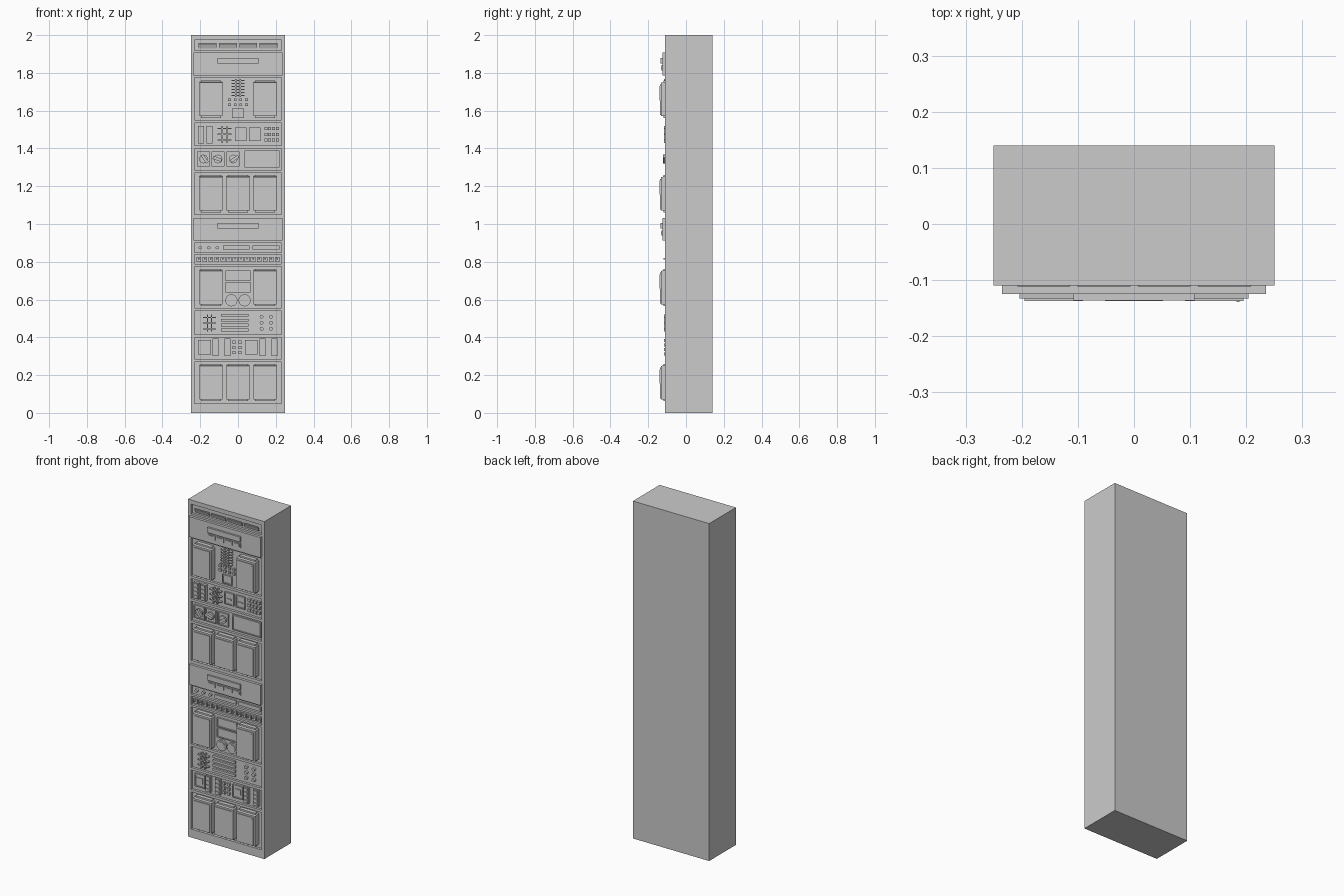
import bpy, bmesh, math
from mathutils import Matrix, Vector

if "Cube" in bpy.data.objects:
    bpy.data.objects.remove(bpy.data.objects["Cube"])

FRONT, FLOOR = -0.11, -0.096      # cabinet face and recessed bay floor


def finish(name, bm):
    bmesh.ops.recalc_face_normals(bm, faces=bm.faces)
    me = bpy.data.meshes.new(name)
    bm.to_mesh(me)
    bm.free()
    ob = bpy.data.objects.new(name, me)
    bpy.context.collection.objects.link(ob)
    return ob


def add_box(bm, x0, x1, z0, z1, y0, y1, rot=None):
    c = Vector(((x0 + x1) / 2, (y0 + y1) / 2, (z0 + z1) / 2))
    m = Matrix.Translation(c) @ (rot or Matrix()) @ Matrix.Diagonal((x1 - x0, y1 - y0, z1 - z0, 1))
    return bmesh.ops.create_cube(bm, size=1, matrix=m)['verts']


def boxes(name, rects, y0, y1=FLOOR):
    bm = bmesh.new()
    for r in rects:
        add_box(bm, *r, y0, y1)
    return finish(name, bm)


def squares(cols, rows, s):
    return [(x - s, x + s, z - s, z + s) for x in cols for z in rows]


def bezel(name, x0, x1, z0, z1, t=0.006, y=-0.106):
    # raised rim around a flat screen
    bm = bmesh.new()
    for r in ((x0, x1, z0, z0 + t), (x0, x1, z1 - t, z1),
              (x0, x0 + t, z0 + t, z1 - t), (x1 - t, x1, z0 + t, z1 - t)):
        add_box(bm, *r, y, FLOOR)
    add_box(bm, x0 + t, x1 - t, z0 + t, z1 - t, y + 0.005, FLOOR)
    return finish(name, bm)


def dial(name, x, z, r, y0, y1=FLOOR, seg=16):
    bm = bmesh.new()
    m = Matrix.Translation((x, (y0 + y1) / 2, z)) @ Matrix.Rotation(math.pi / 2, 4, 'X')
    bmesh.ops.create_cone(bm, cap_ends=True, segments=seg, radius1=r, radius2=r,
                          depth=abs(y1 - y0), matrix=m)
    return finish(name, bm)


def grille(name, x0, x1, z0, z1, nv, nh):
    # crossed bars
    w, t = x1 - x0, 0.003
    vert = [(x0 + w * (i + 1) / (nv + 1) - t, x0 + w * (i + 1) / (nv + 1) + t, z0, z1) for i in range(nv)]
    h = (z1 - z0) / nh
    hor = [(x0, x1, z0 + h * (i + .5) - t, z0 + h * (i + .5) + t) for i in range(nh)]
    boxes(name + "_uprights", vert, -0.116)
    boxes(name + "_rungs", hor, -0.113)


def strip(name, x, z0, z1, n=4):
    h = (z1 - z0) / n
    boxes(name + "_base", [(x - 0.016, x + 0.016, z0, z1)], -0.112)
    boxes(name + "_keys", [(x - 0.012, x + 0.012, z0 + h * i + 0.004, z0 + h * (i + 1) - 0.004)
                           for i in range(n)], -0.117, -0.112)


def module(name, x, z):
    # chunky plug-in block with a thinner, taller cover plate
    bm = bmesh.new()
    vs = add_box(bm, x - 0.061, x + 0.061, z + 0.006, z + 0.188, -0.133, FLOOR)
    for v in vs:
        if v.co.y < -0.12 and v.co.z > z + 0.1:
            v.co.z -= 0.004
    finish(name + "_body", bm)
    boxes(name + "_cover", [(x - 0.052, x + 0.052, z + 0.012, z + 0.174)], -0.137, -0.133)
    boxes(name + "_lips", [(x - 0.052, x + 0.052, z - 0.003, z + 0.006),
                           (x - 0.052, x + 0.052, z + 0.186, z + 0.195)], -0.118)
    if x > 0.1:
        boxes(name + "_side_grip", [(x + 0.040, x + 0.045, z + 0.09, z + 0.165)], -0.139, -0.137)


def drawer(name, z):
    boxes(name + "_panel", [(-0.235, 0.235, z, z + 0.12)], -0.125, FRONT)
    boxes(name + "_handle", [(-0.108, 0.108, z + 0.063, z + 0.093)], -0.136, -0.125)
    xs = [-0.083 + 0.0553 * i for i in range(4)]
    boxes(name + "_button_frames", [(x - 0.024, x + 0.024, z + 0.026, z + 0.054) for x in xs], -0.130, -0.125)
    boxes(name + "_buttons", [(x - 0.018, x + 0.018, z + 0.032, z + 0.048) for x in xs], -0.133, -0.130)


# cabinet with recessed equipment bays
bays = [(0.05, 0.27), (0.285, 0.4), (0.415, 0.54), (0.555, 0.775), (0.787, 0.838), (0.85, 0.9),
        (1.05, 1.27), (1.285, 1.4), (1.415, 1.535), (1.55, 1.775), (1.918, 1.975)]
cabinet = boxes("cabinet", [(-0.25, 0.25, 0, 2)], FRONT, 0.14)
cutter = boxes("bay_cutter", [(-0.23, 0.23, a, b) for a, b in bays], -0.2, FLOOR)
cutter.hide_render = True
mod = cabinet.modifiers.new("bays", 'BOOLEAN')
mod.object, mod.operation, mod.solver = cutter, 'DIFFERENCE', 'EXACT'
bpy.context.view_layer.objects.active = cabinet
bpy.ops.object.modifier_apply(modifier=mod.name)
bpy.data.objects.remove(cutter)

# drawers and plug-in modules
drawer("upper_drawer", 1.787)
drawer("lower_drawer", 0.912)
for z, xs in ((0.065, (-0.143, 0, 0.143)), (0.568, (-0.143, 0.143)),
              (1.065, (-0.143, 0, 0.143)), (1.565, (-0.143, 0.143))):
    for x in xs:
        module("module", x, z)

# top vents: four tilted louvres
bm = bmesh.new()
for i in range(4):
    x = -0.161 + 0.1075 * i
    add_box(bm, x - 0.047, x + 0.047, 1.929, 1.955, -0.107, -0.101, Matrix.Rotation(0.35, 4, 'X'))
finish("vent_louvres", bm)

# top bay centre
grille("upper_grille", -0.035, 0.035, 1.672, 1.768, 2, 6)
boxes("upper_buttons", squares((-0.045, -0.015, 0.015, 0.045), (1.632, 1.657), 0.007), -0.107)
bezel("upper_small_screen", -0.032, 0.032, 1.56, 1.612)

# connector bay
for x in (-0.197, -0.15):
    strip("connector_strip", x, 1.425, 1.52)
grille("connector_grille", -0.108, -0.034, 1.43, 1.52, 2, 3)
for x in (0.014, 0.088):
    bezel("gauge", x - 0.03, x + 0.03, 1.44, 1.512)
    boxes("gauge_needle", [(x - 0.015, x + 0.015, 1.47, 1.476)], -0.105)
boxes("keypad", squares((0.147, 0.168, 0.189, 0.21), (1.445, 1.475, 1.505), 0.008), -0.111)

# rotary switch bay
for x, a in ((-0.176, 55), (-0.11, 20), (-0.018, -35)):
    cx = {-0.176: -0.182, -0.11: -0.106, -0.018: -0.026}[x]
    bezel("switch_frame", cx - 0.034, cx + 0.034, 1.305, 1.383, 0.005)
    dial("switch_dial", cx, 1.344, 0.023, -0.109)
    bm = bmesh.new()
    add_box(bm, x - 0.024, x + 0.024, 1.337, 1.353, -0.122, -0.109, Matrix.Rotation(math.radians(a), 4, 'Y'))
    finish("switch_pointer", bm)
bezel("wide_screen", 0.035, 0.22, 1.3, 1.388)

# slot row and toggle row
for x in (-0.2, -0.155, -0.11):
    dial("indicator", x, 0.875, 0.009, -0.109, seg=12)
boxes("slots", [(-0.08, 0.062, 0.864, 0.886), (0.078, 0.22, 0.864, 0.886)], -0.106)
cols = [-0.208 + 0.032 * i for i in range(14)]
boxes("toggle_plates", squares(cols, (0.812,), 0.0125), -0.107)
boxes("toggles", squares(cols, (0.816,), 0.0035), -0.118, -0.107)

# middle bay screens and round meters
for z in (0.637, 0.698):
    bezel("middle_screen", -0.066, 0.066, z, z + 0.056)
for x in (-0.035, 0.035):
    dial("meter_rim", x, 0.596, 0.032, -0.106, seg=24)
    dial("meter_face", x, 0.596, 0.022, -0.109, seg=24)

# patch bay
grille("patch_grille", -0.185, -0.117, 0.43, 0.52, 2, 3)
boxes("patch_bars", [(-0.09, 0.055, z, z + 0.014) for z in (0.432, 0.458, 0.484, 0.51)], -0.108)
for x in (0.125, 0.175):
    for z in (0.445, 0.477, 0.509):
        dial("patch_knob", x, z, 0.010, -0.109, seg=12)

# lower control bay
for x in (-0.118, -0.056, 0.13, 0.194):
    strip("control_strip", x, 0.3, 0.395)
for x in (-0.178, 0.07):
    bezel("control_gauge", x - 0.034, x + 0.034, 0.308, 0.385)
    boxes("control_gauge_face", [(x - 0.02, x + 0.02, 0.33, 0.363)], -0.105)
boxes("control_keys", squares((-0.02, 0.01), (0.32, 0.347, 0.374), 0.008), -0.107)
